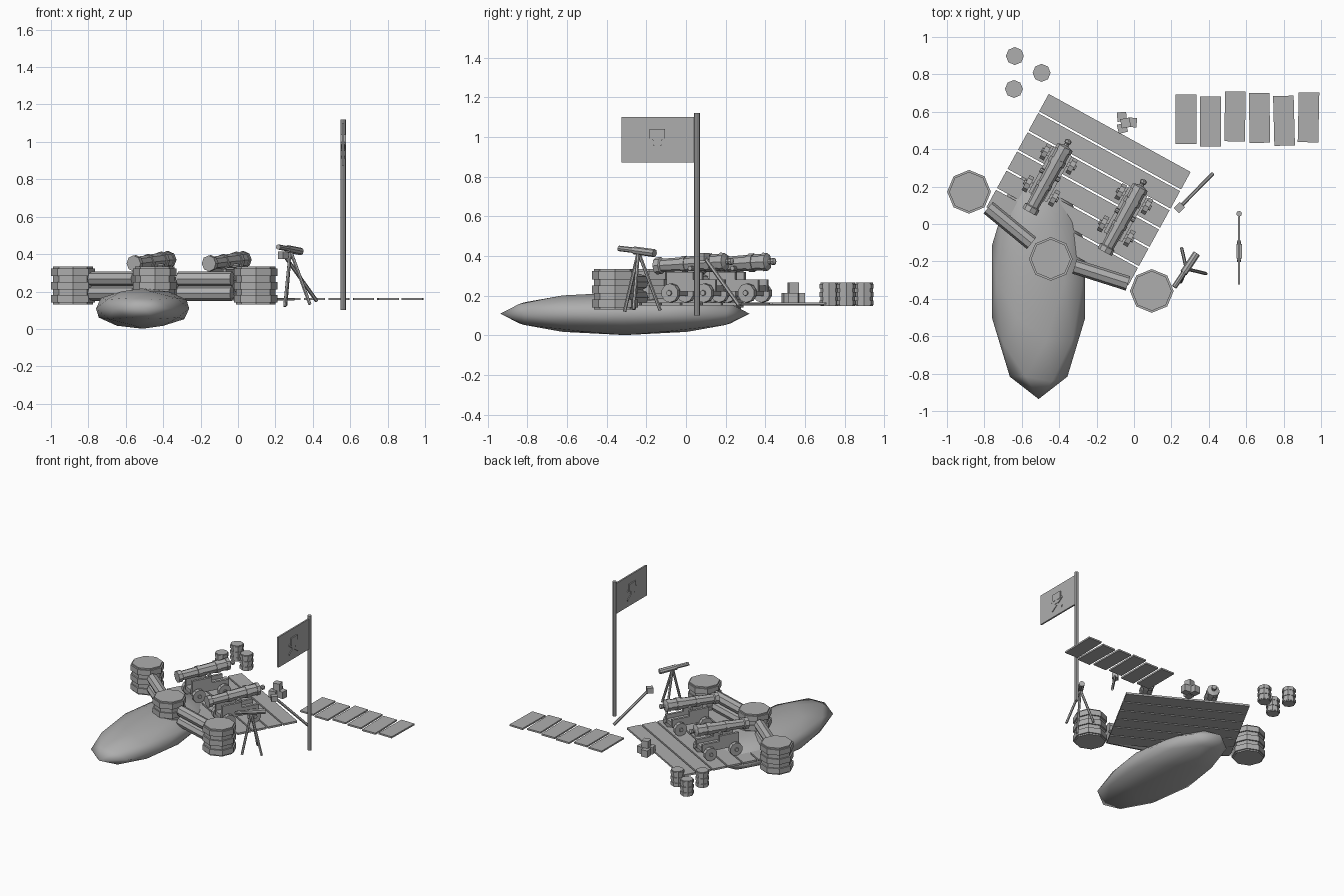
import bpy, bmesh, math
from mathutils import Matrix, Vector

if "Cube" in bpy.data.objects:
    bpy.data.objects.remove(bpy.data.objects["Cube"])

grey = bpy.data.materials.new("plain_grey")
grey.use_nodes = True
COLOUR = (0.42, 0.42, 0.42, 1)
grey.diffuse_color = COLOUR
grey.node_tree.nodes["Principled BSDF"].inputs["Base Color"].default_value = COLOUR


def finish(name, bm, matrix=Matrix()):
    bmesh.ops.recalc_face_normals(bm, faces=bm.faces)
    mesh = bpy.data.meshes.new(name)
    bm.to_mesh(mesh)
    bm.free()
    mesh.materials.append(grey)
    obj = bpy.data.objects.new(name, mesh)
    obj.matrix_world = matrix
    bpy.context.collection.objects.link(obj)
    return obj


def place(x, y, z, turn=0):
    return Matrix.Translation((x, y, z)) @ Matrix.Rotation(math.radians(turn), 4, 'Z')


def box(name, size, matrix):
    bm = bmesh.new()
    bmesh.ops.create_cube(bm, size=1)
    bmesh.ops.scale(bm, vec=size, verts=bm.verts)
    return finish(name, bm, matrix)


def lathe(name, profile, sides, matrix):
    """Spin (radius, height) pairs around local z and cap both ends."""
    bm = bmesh.new()
    rings = []
    for r, h in profile:
        rings.append([bm.verts.new((r * math.cos(a), r * math.sin(a), h))
                      for a in (math.tau * i / sides for i in range(sides))])
    for low, high in zip(rings, rings[1:]):
        for i in range(sides):
            j = (i + 1) % sides
            bm.faces.new((low[i], low[j], high[j], high[i]))
    bm.faces.new(rings[0])
    bm.faces.new(rings[-1])
    return finish(name, bm, matrix)


def rod(name, start, end, r1, r2=None, sides=8):
    start, end = Vector(start), Vector(end)
    d = end - start
    m = Matrix.Translation(start) @ d.to_track_quat('Z', 'Y').to_matrix().to_4x4()
    return lathe(name, [(r1, 0), (r2 or r1, d.length)], sides, m)


# Smooth boat hull
bm = bmesh.new()
bmesh.ops.create_icosphere(bm, subdivisions=2, radius=1)
bmesh.ops.scale(bm, vec=(0.262, 0.628, 0.108), verts=bm.verts)
for f in bm.faces:
    f.smooth = True
finish("hull", bm, place(-0.51, -0.308, 0.109))

# Deck of six planks, turned across the hull
TURN = -28.8
deck = place(-0.243, 0.184, 0, TURN)
for i in range(6):
    box("deck_plank", (0.866, 0.106, 0.014),
        deck @ place(0, (i - 2.5) * 0.117, 0.158))


# Banded round drums, used for towers and small casks
def drum(name, x, y, z, r, h):
    inner = r * 0.91
    profile = [(inner, 0)]
    for low, high in ((0.05, 0.25), (0.40, 0.60), (0.75, 0.95)):
        profile += [(inner, low * h), (r, low * h), (r, high * h), (inner, high * h)]
    profile += [(inner, h), (inner * 0.93, h)]
    lathe(name, profile, 8, place(x, y, z))


towers = [(-0.882, 0.172), (-0.445, -0.187), (0.095, -0.358)]
for x, y in towers:
    drum("tower", x, y, 0.13, 0.117, 0.203)
for x, y in ((-0.637, 0.898), (-0.494, 0.808), (-0.642, 0.722)):
    drum("cask", x, y, 0.147, 0.048, 0.118)

# Stacked logs between neighbouring towers
for a, b in zip(towers, towers[1:]):
    a, b = Vector((*a, 0)), Vector((*b, 0))
    mid, half = (a + b) / 2, (b - a).normalized() * 0.15
    for z in (0.19, 0.268):
        up = Vector((0, 0, z))
        rod("wall_log", mid - half + up, mid + half + up, 0.04)

# Cannons, pointing along local -y
barrel = [(0.030, 0), (0.043, 0), (0.043, 0.03), (0.034, 0.035), (0.036, 0.15),
          (0.042, 0.15), (0.042, 0.175), (0.038, 0.175), (0.041, 0.29),
          (0.047, 0.29), (0.047, 0.32), (0.042, 0.32), (0.042, 0.37),
          (0.047, 0.37), (0.045, 0.395), (0.014, 0.405), (0.012, 0.415),
          (0.018, 0.422), (0.018, 0.436), (0.008, 0.442)]
for x, y in ((-0.45, 0.262), (-0.048, 0.048)):
    base = place(x, y, 0, TURN)
    tilt = Matrix.Rotation(math.radians(-87), 4, 'X')
    lathe("cannon_barrel", barrel, 8, base @ place(0, -0.225, 0.35) @ tilt)
    rod_m = base @ place(0.06, 0, 0.338) @ Matrix.Rotation(math.radians(-90), 4, 'Y')
    lathe("trunnion", [(0.012, 0), (0.012, 0.12)], 8, rod_m)
    box("carriage_bed", (0.08, 0.28, 0.03), base @ place(0, 0, 0.235))
    for side in (-1, 1):
        box("carriage_cheek_front", (0.018, 0.15, 0.1), base @ place(side * 0.047, -0.06, 0.27))
        box("carriage_cheek_back", (0.018, 0.13, 0.06), base @ place(side * 0.047, 0.08, 0.25))
    for end in (-0.0975, 0.0975):
        box("axle", (0.16, 0.028, 0.028), base @ place(0, end, 0.213))
        for side in (-1, 1):
            m = base @ place(side * 0.08, end, 0.213) @ Matrix.Rotation(math.radians(90), 4, 'Y')
            lathe("wheel", [(0.048, -0.014), (0.048, 0.014)], 10, m)
            lathe("wheel_hub", [(0.014, -0.024), (0.014, 0.024)], 8, m)

# Spyglass on a tripod
for foot in ((0.255, -0.13, 0.125), (0.385, -0.265, 0.13), (0.25, -0.31, 0.12)):
    rod("tripod_leg", foot, (0.28, -0.24, 0.42), 0.009, sides=6)
rod("spyglass_front", (0.215, -0.338, 0.438), (0.28, -0.24, 0.426), 0.014)
rod("spyglass_back", (0.265, -0.262, 0.428), (0.335, -0.158, 0.414), 0.020)

# Leaning mallet
rod("mallet_handle", (0.42, 0.268, 0.15), (0.243, 0.088, 0.40), 0.010, sides=6)
box("mallet_head", (0.045, 0.04, 0.04), place(0.243, 0.088, 0.395, 45))

# Small pile of crates
for x, y, z, turn in ((-0.065, 0.573, 0.187, 5), (-0.062, 0.512, 0.187, 14),
                      (-0.010, 0.543, 0.187, -6), (-0.045, 0.54, 0.239, 10)):
    box("crate", (0.05, 0.05, 0.052), place(x, y, z, turn))

# Loose walkway planks
for i, (y, turn) in enumerate(((0.56, 0), (0.548, 0), (0.575, -0.6),
                               (0.567, 1), (0.552, 1.5), (0.57, -1.2))):
    box("walkway_plank", (0.11, 0.266, 0.012), place(0.278 + i * 0.131, y, 0.16, turn))

# Flag on its pole
rod("flag_pole", (0.562, 0.055, 0.10), (0.562, 0.055, 1.12), 0.015)
box("flag", (0.012, 0.365, 0.23), place(0.562, -0.142, 0.985))

# Raised emblem on both flag faces: head, jaw and crossed bars
box("emblem_head", (0.03, 0.078, 0.055), place(0.562, -0.145, 1.012))
box("emblem_jaw", (0.028, 0.042, 0.03), place(0.562, -0.145, 0.972))
for angle in (-35, 35):
    box("emblem_bar", (0.022, 0.13, 0.016), place(0.562, -0.145, 0.955)
        @ Matrix.Rotation(math.radians(angle), 4, 'X'))
